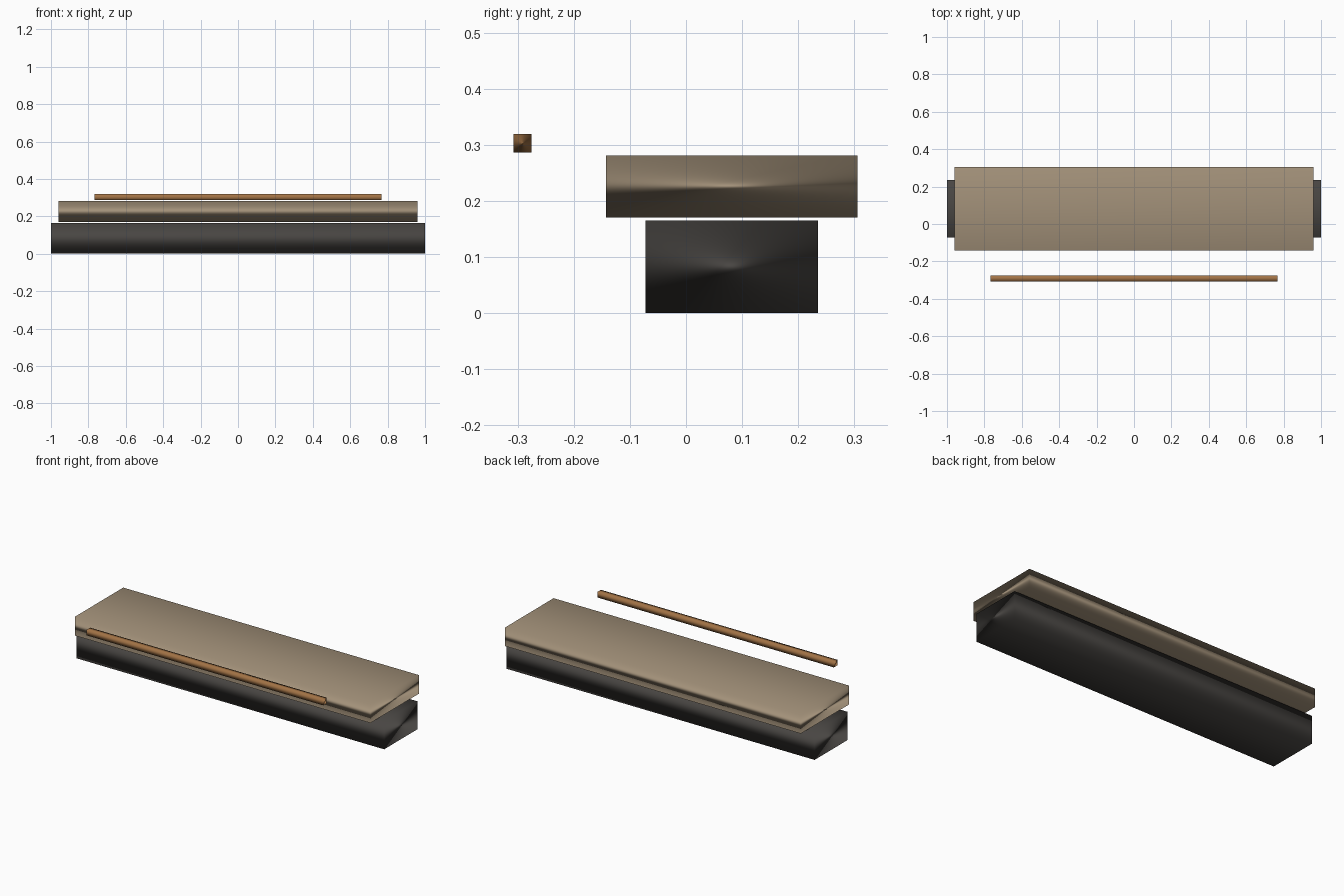
import bpy

if "Cube" in bpy.data.objects:
    bpy.data.objects.remove(bpy.data.objects["Cube"])


def material(name, rgb):
    mat = bpy.data.materials.new(name)
    mat.diffuse_color = (*rgb, 1.0)
    mat.use_nodes = True
    mat.node_tree.nodes["Principled BSDF"].inputs["Base Color"].default_value = mat.diffuse_color
    return mat


def block(name, half_x, y, z, mat):
    """Smooth-shaded box spanning -half_x..half_x and the given y and z ranges."""
    bpy.ops.mesh.primitive_cube_add(size=1, location=(0, sum(y) / 2, sum(z) / 2))
    obj = bpy.context.object
    obj.name = name
    obj.scale = (2 * half_x, y[1] - y[0], z[1] - z[0])
    bpy.ops.object.transform_apply(location=False, rotation=False, scale=True)
    bpy.ops.object.shade_smooth()
    # large faces dominate the shared corner normals
    mod = obj.modifiers.new("area_normals", 'WEIGHTED_NORMAL')
    mod.mode = 'FACE_AREA'
    mod.keep_sharp = False
    obj.data.materials.append(mat)
    return obj


# dark plinth
block("base", 1.0, (-0.072, 0.235), (0.0, 0.165), material("dark_grey", (0.065, 0.06, 0.055)))
# wide slab just above the plinth
block("slab", 0.96, (-0.143, 0.306), (0.171, 0.281), material("tan", (0.36, 0.28, 0.19)))
# thin bar in front
block("front_rail", 0.768, (-0.307, -0.275), (0.286, 0.319), material("brown", (0.36, 0.17, 0.06)))
